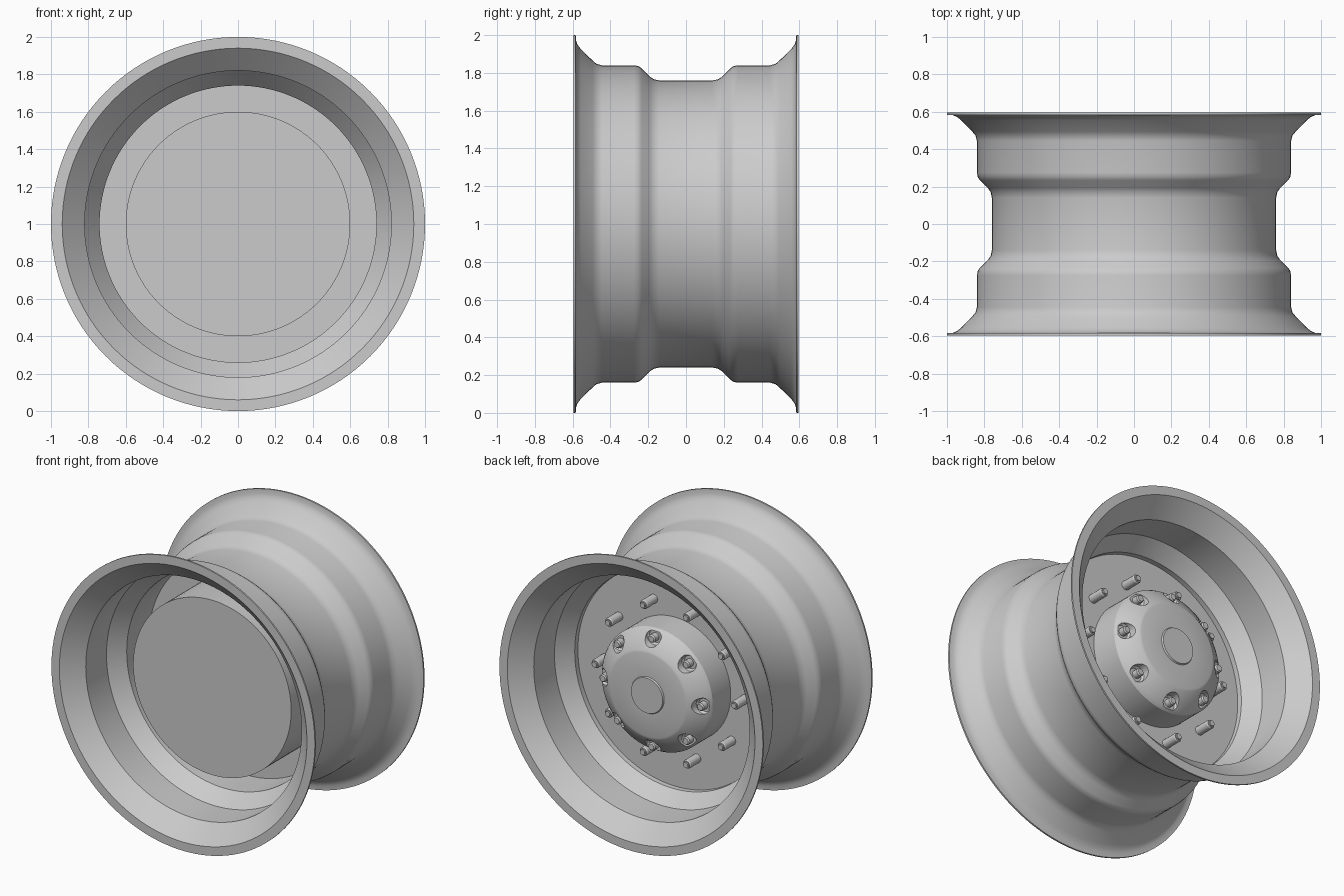
import bpy, bmesh, math
from mathutils import Matrix, Vector

if "Cube" in bpy.data.objects:
    bpy.data.objects.remove(bpy.data.objects["Cube"])

steel = bpy.data.materials.new("grey_steel")
steel.use_nodes = True
GREY = (0.6, 0.6, 0.6, 1)
steel.diffuse_color = GREY
steel.node_tree.nodes["Principled BSDF"].inputs["Base Color"].default_value = GREY

AXLE = Vector((0, 0, 1))


def lathe(name, profile, segments=96, closed=False, offset=(0, 0, 0)):
    """Spin a (radius, y) profile around the axle direction."""
    bm = bmesh.new()
    verts = [bm.verts.new((r, y, 0)) for r, y in profile]
    edges = [bm.edges.new(pair) for pair in zip(verts, verts[1:])]
    if closed:
        edges.append(bm.edges.new((verts[-1], verts[0])))
    bmesh.ops.spin(bm, geom=verts + edges, cent=(0, 0, 0), axis=(0, 1, 0),
                   angle=math.tau, steps=segments)
    bmesh.ops.remove_doubles(bm, verts=bm.verts, dist=1e-5)
    bmesh.ops.recalc_face_normals(bm, faces=bm.faces)
    bmesh.ops.translate(bm, vec=AXLE + Vector(offset), verts=bm.verts)
    mesh = bpy.data.meshes.new(name)
    bm.to_mesh(mesh)
    bm.free()
    mesh.materials.append(steel)
    ob = bpy.data.objects.new(name, mesh)
    bpy.context.collection.objects.link(ob)
    return ob


def ring(count, radius):
    """Evenly spaced offsets around the axle."""
    for i in range(count):
        a = math.tau * i / count
        yield i + 1, (radius * math.cos(a), 0, radius * math.sin(a))


def smooth(ob):
    bpy.ops.object.select_all(action="DESELECT")
    ob.select_set(True)
    bpy.context.view_layer.objects.active = ob
    bpy.ops.object.shade_smooth_by_angle(angle=math.radians(30))


def mirrored(half):
    return half + [(r, -y) for r, y in reversed(half)]


# Rim barrel: flared flanges, bead seats and drop centre
outer = mirrored([(1, .595), (1, .584), (.97, .582), (.947, .573), (.925, .556),
                  (.865, .494), (.848, .474), (.84, .445), (.84, .275),
                  (.836, .252), (.824, .234), (.782, .193), (.766, .17), (.76, .14)])
inner = mirrored([(.94, .595), (.82, .48), (.82, .255), (.74, .15)])
parts = [lathe("rim_barrel", outer + inner[::-1], 128, closed=True)]

# Mounting disc and the brake drum on its front
parts.append(lathe("mounting_disc", [(0, .115), (.745, .115), (.745, .09), (0, .09)], 128))
parts.append(lathe("brake_drum", [(0, .1), (.6, .1), (.6, -.28), (0, -.28)]))

# Hub with chamfered shoulder and raised centre cap
hub = lathe("hub", [(0, .1), (.42, .1), (.42, .31), (.405, .335), (.3, .41),
                    (.285, .415), (.125, .415), (.12, .425), (0, .425)])
parts.append(hub)

# Round pockets cut into the hub shoulder
for i, place in ring(8, .375):
    cutter = lathe(f"pocket_cutter_{i}", [(0, .33), (.045, .33), (.056, .345),
                                          (.056, .5), (0, .5)], 24, offset=place)
    cutter.hide_render = True
    cut = hub.modifiers.new(f"pocket_{i}", "BOOLEAN")
    cut.operation = "DIFFERENCE"
    cut.solver = "EXACT"
    cut.object = cutter
bpy.context.view_layer.update()
cut_mesh = bpy.data.meshes.new_from_object(
    hub.evaluated_get(bpy.context.evaluated_depsgraph_get()))
hub.modifiers.clear()
hub.data = cut_mesh
for ob in [o for o in bpy.data.objects if o.name.startswith("pocket_cutter")]:
    bpy.data.objects.remove(ob)

# Hub bolts inside the pockets
for i, place in ring(8, .37):
    parts.append(lathe(f"hub_bolt_{i}", [(0, .32), (.027, .32), (.027, .37),
                                         (.02, .378), (0, .378)], 20, offset=place))

# Wheel studs with a stepped tip
for i, place in ring(10, .53):
    parts.append(lathe(f"wheel_stud_{i}", [(0, .11), (.03, .11), (.03, .222), (.025, .23),
                                           (.018, .23), (.018, .24), (0, .24)], 20, offset=place))

for part in parts:
    smooth(part)
